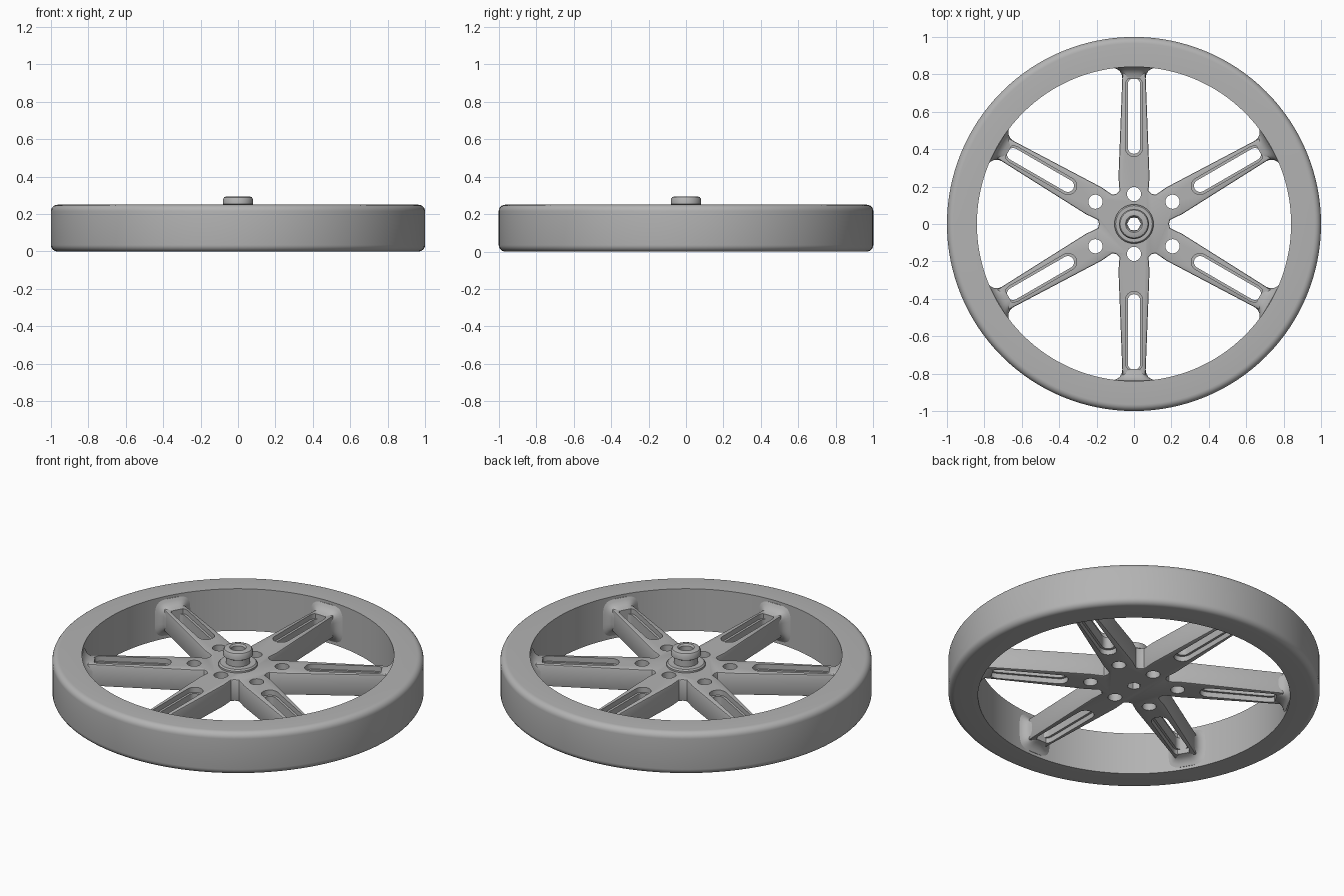
import bpy, bmesh, math
from mathutils import Vector, Matrix

cube = bpy.data.objects.get("Cube")
if cube:
    bpy.data.objects.remove(cube, do_unlink=True)

grey = bpy.data.materials.new("satin grey")
grey.use_nodes = True
grey.diffuse_color = (0.45, 0.45, 0.45, 1)
grey.node_tree.nodes["Principled BSDF"].inputs["Base Color"].default_value = (0.45, 0.45, 0.45, 1)

SPOKES = [math.radians(30 + 60 * i) for i in range(6)]
MID = 0.125          # mid height of the wheel
HALF = 0.065         # half thickness of hub and spokes


def finish(bm, name):
    bmesh.ops.recalc_face_normals(bm, faces=bm.faces)
    mesh = bpy.data.meshes.new(name)
    bm.to_mesh(mesh)
    bm.free()
    mesh.materials.append(grey)
    obj = bpy.data.objects.new(name, mesh)
    bpy.context.collection.objects.link(obj)
    return obj


def activate(obj):
    bpy.ops.object.select_all(action='DESELECT')
    obj.select_set(True)
    bpy.context.view_layer.objects.active = obj


def smooth(obj, angle=35):
    activate(obj)
    bpy.ops.object.shade_smooth_by_angle(angle=math.radians(angle))


def lathe(name, profile, steps):
    """Closed (radius, height) profile turned around the axle."""
    bm = bmesh.new()
    rings = [[bm.verts.new((r * math.cos(a), r * math.sin(a), z)) for r, z in profile]
             for a in (2 * math.pi * i / steps for i in range(steps))]
    n = len(profile)
    for i in range(steps):
        a, b = rings[i], rings[(i + 1) % steps]
        for j in range(n):
            k = (j + 1) % n
            bm.faces.new((a[j], b[j], b[k], a[k]))
    obj = finish(bm, name)
    smooth(obj)
    return obj


def prism(bm, points, z0, z1):
    """Extrude a flat outline between two heights."""
    low = [bm.verts.new((x, y, z0)) for x, y in points]
    high = [bm.verts.new((x, y, z1)) for x, y in points]
    bm.faces.new(low[::-1])
    bm.faces.new(high)
    for i in range(len(points)):
        j = (i + 1) % len(points)
        bm.faces.new((low[i], low[j], high[j], high[i]))


def arc(cx, cy, r, start, end, steps):
    return [(cx + r * math.cos(t), cy + r * math.sin(t))
            for t in (math.radians(start + (end - start) * i / steps) for i in range(steps + 1))]


def turn(points, angle):
    c, s = math.cos(angle), math.sin(angle)
    return [(x * c - y * s, x * s + y * c) for x, y in points]


def capsule(r0, r1, half):
    return arc(r1 - half, 0, half, -90, 90, 8) + arc(r0 + half, 0, half, 90, 270, 8)


def cut(obj, bm):
    cutter = finish(bm, "cutter")
    cutter.hide_render = True
    mod = obj.modifiers.new("cut", 'BOOLEAN')
    mod.operation, mod.solver, mod.object = 'DIFFERENCE', 'EXACT', cutter
    activate(obj)
    bpy.ops.object.modifier_apply(modifier=mod.name)
    bpy.data.objects.remove(cutter, do_unlink=True)


# Rim with rounded tread edges
tread = 0.035
profile = [(0.84, 0.25), (0.84, 0.0)]
profile += arc(1 - tread, tread, tread, -90, 0, 6)
profile += arc(1 - tread, 0.25 - tread, tread, 0, 90, 6)
lathe("rim", profile, 128)

# Six-spoked hub plate: tapered spokes with filleted valleys between them
outline = []
for a in SPOKES:
    outline += turn([(0.25, -0.083), (0.85, -0.06), (0.85, 0.06), (0.25, 0.083)], a)
    outline += turn(arc(0.225, 0, 0.04, 240, 120, 6)[1:-1][::-1], a + math.pi / 6)[::-1] and \
        turn([(0.193, -0.022), (0.187, 0), (0.193, 0.022)], a + math.pi / 6)
bm = bmesh.new()
prism(bm, outline, MID - HALF, MID + HALF)
hub = finish(bm, "hub_and_spokes")
mod = hub.modifiers.new("edges", 'BEVEL')
mod.width, mod.segments, mod.limit_method = 0.008, 2, 'ANGLE'
mod.angle_limit = math.radians(60)
activate(hub)
bpy.ops.object.modifier_apply(modifier=mod.name)

# Stepped recesses around the slots, above and below
bm = bmesh.new()
for a in SPOKES:
    pocket = turn(capsule(0.36, 0.79, 0.046), a)
    prism(bm, pocket, MID + HALF - 0.03, MID + HALF + 0.05)
    prism(bm, pocket, MID - HALF - 0.05, MID - HALF + 0.03)
cut(hub, bm)

# Through slots, bolt holes and hexagonal axle hole
bm = bmesh.new()
for a in SPOKES:
    prism(bm, turn(capsule(0.375, 0.78, 0.033), a), -0.1, 0.4)
    distance = 0.16 if abs(math.cos(a)) < 0.1 else 0.238
    prism(bm, turn(arc(distance, 0, 0.038, 0, 345, 23), a), -0.1, 0.4)
prism(bm, arc(0, 0, 0.037, 0, 300, 5), -0.1, 0.4)
cut(hub, bm)
smooth(hub, 30)

# Flared pads that join each spoke to the rim
STATIONS = [(0.775, 0.062, 0.064), (0.80, 0.066, 0.07), (0.818, 0.077, 0.08),
            (0.83, 0.095, 0.094), (0.838, 0.12, 0.108), (0.86, 0.125, 0.112)]
for index, a in enumerate(SPOKES):
    bm = bmesh.new()
    loops = []
    for r, w, h in STATIONS:
        loop = []
        for i in range(32):
            t = 2 * math.pi * (i + 0.5) / 32
            c, s = math.cos(t), math.sin(t)
            y = w * math.copysign(abs(c) ** 0.5, c)
            z = h * math.copysign(abs(s) ** 0.5, s)
            loop.append(bm.verts.new((r, y, MID + z)))
        loops.append(loop)
    for p, q in zip(loops, loops[1:]):
        for i in range(32):
            j = (i + 1) % 32
            bm.faces.new((p[i], p[j], q[j], q[i]))
    bm.faces.new(loops[0])
    bm.faces.new(loops[-1])
    bmesh.ops.rotate(bm, verts=bm.verts, cent=(0, 0, 0), matrix=Matrix.Rotation(a, 3, 'Z'))
    smooth(finish(bm, f"spoke_pad_{index + 1}"), 40)

# Axle boss: collar, neck and rounded head with a bore
top = MID + HALF
lathe("axle_boss", [(0.037, top - 0.02), (0.105, top - 0.02), (0.105, top + 0.01),
                    (0.098, top + 0.018), (0.066, top + 0.018), (0.066, 0.245),
                    (0.08, 0.253), (0.08, 0.28), (0.074, 0.29), (0.06, 0.295),
                    (0.045, 0.295), (0.037, 0.285)], 48)
